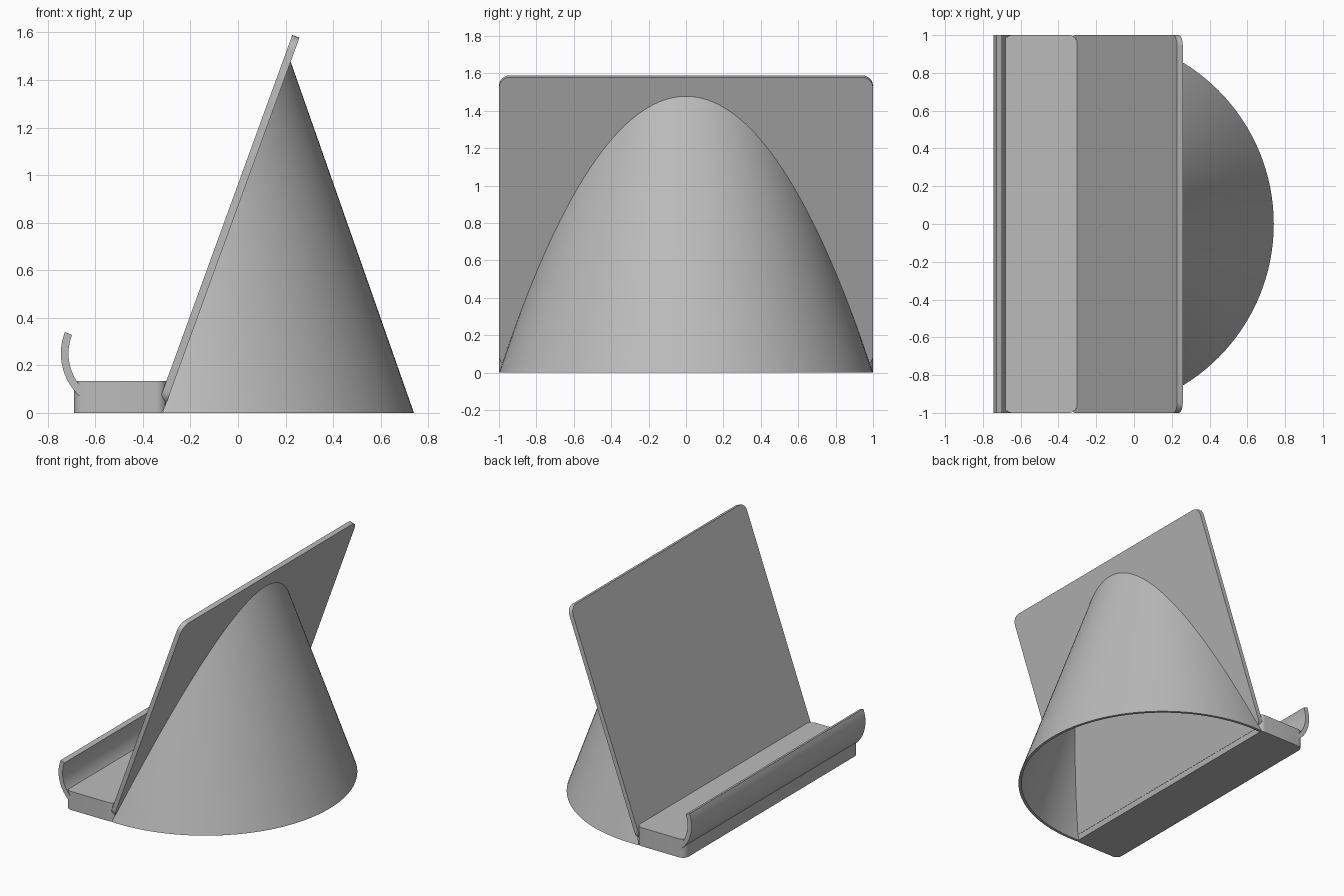
import bpy, bmesh, math
from mathutils import Vector

if "Cube" in bpy.data.objects:
    bpy.data.objects.remove(bpy.data.objects["Cube"])

grey = bpy.data.materials.new("light grey")
grey.diffuse_color = (0.5, 0.5, 0.5, 1)
grey.use_nodes = True
grey.node_tree.nodes["Principled BSDF"].inputs["Base Color"].default_value = grey.diffuse_color

LEAN = math.radians(70)
UP = Vector((math.cos(LEAN), 0, math.sin(LEAN)))       # up along the back plate
BACK = Vector((math.sin(LEAN), 0, -math.cos(LEAN)))    # out of the plate's rear face
FOOT = Vector((-0.316, 0, 0))                          # rear plane meets the floor here


def finish(name, bm):
    bmesh.ops.recalc_face_normals(bm, faces=bm.faces)
    me = bpy.data.meshes.new(name)
    bm.to_mesh(me)
    bm.free()
    ob = bpy.data.objects.new(name, me)
    bpy.context.collection.objects.link(ob)
    me.materials.append(grey)
    bpy.ops.object.select_all(action='DESELECT')
    ob.select_set(True)
    bpy.context.view_layer.objects.active = ob
    bpy.ops.object.shade_smooth_by_angle(angle=math.radians(30))
    return ob


def prism(points, offset):
    bm = bmesh.new()
    face = bm.faces.new([bm.verts.new(p) for p in points])
    new = bmesh.ops.extrude_face_region(bm, geom=[face])["geom"]
    bmesh.ops.translate(bm, vec=offset, verts=[v for v in new if isinstance(v, bmesh.types.BMVert)])
    return bm


def rounded_rect(u0, u1, v0, v1, r, steps=6):
    pts = []
    corners = [(u1 - r, v1 - r), (u0 + r, v1 - r), (u0 + r, v0 + r), (u1 - r, v0 + r)]
    for i, (u, v) in enumerate(corners):
        for k in range(steps + 1):
            a = math.pi / 2 * (i + k / steps)
            pts.append((u + r * math.cos(a), v + r * math.sin(a)))
    return pts


# Leaning back plate with rounded corners
outline = [FOOT + UP * v + Vector((0, u, 0)) for u, v in rounded_rect(-1, 1, 0.035, 1.68, 0.06)]
finish("back_plate", prism(outline, -BACK * 0.032))

# Base ledge with rounded vertical corners, its rear side leaning with the plate
bm = prism([Vector((x, y, 0)) for x, y in rounded_rect(-0.69, -0.30, -1, 1, 0.045)],
           Vector((0, 0, 0.135)))
bmesh.ops.bisect_plane(bm, geom=bm.verts[:] + bm.edges[:] + bm.faces[:],
                       plane_co=FOOT - BACK * 0.003, plane_no=BACK, clear_outer=True)
bmesh.ops.holes_fill(bm, edges=[e for e in bm.edges if e.is_boundary])
finish("base_ledge", bm)

# Curved front lip
arc = [math.radians(158.5 + (231 - 158.5) * i / 20) for i in range(21)]
section = [(0.245, a) for a in arc] + [(0.213, a) for a in reversed(arc)]
finish("front_lip", prism([Vector((-0.50 + r * math.cos(a), -1, 0.25 + r * math.sin(a)))
                           for r, a in section], Vector((0, 2, 0))))

# Hollow cone support, sliced off along the plate
N, HEIGHT, WALL, SLOPE = 128, 2.0, 0.02, 0.351
bm = bmesh.new()
rings = []
for r, z in [(1, 0), (1 - SLOPE * HEIGHT, HEIGHT),
             (1 - WALL - SLOPE * HEIGHT, HEIGHT), (1 - WALL, 0)]:
    rings.append([bm.verts.new((-0.26 + r * math.cos(math.tau * i / N),
                                r * math.sin(math.tau * i / N), z)) for i in range(N)])
for k in range(4):
    a, b = rings[k], rings[(k + 1) % 4]
    for i in range(N):
        j = (i + 1) % N
        bm.faces.new((a[i], a[j], b[j], b[i]))
bmesh.ops.recalc_face_normals(bm, faces=bm.faces)
bmesh.ops.bisect_plane(bm, geom=bm.verts[:] + bm.edges[:] + bm.faces[:],
                       plane_co=FOOT - BACK * 0.002, plane_no=BACK, clear_inner=True)
finish("cone_support", bm)
